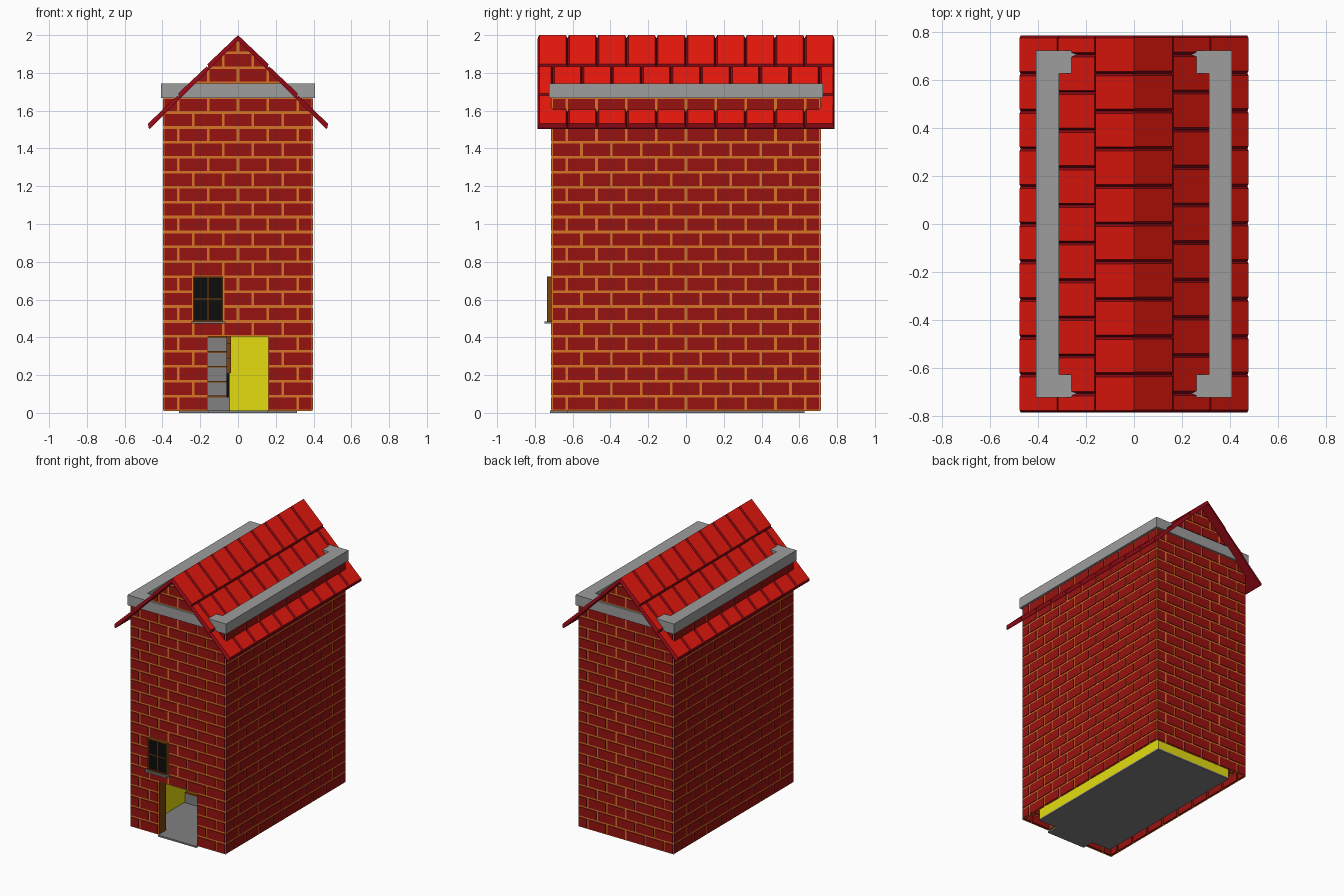
import bpy, bmesh
from math import pi
from mathutils import Matrix, Vector

if "Cube" in bpy.data.objects:
    bpy.data.objects.remove(bpy.data.objects["Cube"])


def material(name, rgb):
    m = bpy.data.materials.new(name)
    m.diffuse_color = (*rgb, 1)
    m.use_nodes = True
    m.node_tree.nodes["Principled BSDF"].inputs["Base Color"].default_value = m.diffuse_color
    return m


BRICK = material("brick", (0.31, 0.006, 0.005))
MORTAR = material("mortar", (0.68, 0.18, 0.02))
TILE = material("roof_red", (0.80, 0.009, 0.004))
TILE_EDGE = material("roof_edge", (0.28, 0.003, 0.008))
YELLOW = material("yellow_plaster", (0.78, 0.72, 0.005))
WOOD = material("wood", (0.20, 0.055, 0.004))
BLACK = material("dark_glass", (0.004, 0.004, 0.004))
STONE = material("stone", (0.34, 0.34, 0.34))
DARK_STONE = material("dark_stone", (0.22, 0.22, 0.22))


def finish(bm, name, *mats):
    me = bpy.data.meshes.new(name)
    bm.to_mesh(me)
    bm.free()
    for m in mats:
        me.materials.append(m)
    ob = bpy.data.objects.new(name, me)
    bpy.context.collection.objects.link(ob)
    return ob


def world(a, b, c):
    return Vector((a, b, c))


def slab(bm, f, a, b, c, inset=(0, 0, 0, 0), side=0, top=0):
    """Box in the frame f(a, b, c) whose top can be inset on each side."""
    i = inset
    lo = [(a[0], b[0]), (a[1], b[0]), (a[1], b[1]), (a[0], b[1])]
    a2, b2 = (a[0] + i[0], a[1] - i[1]), (b[0] + i[2], b[1] - i[3])
    hi = [(a2[0], b2[0]), (a2[1], b2[0]), (a2[1], b2[1]), (a2[0], b2[1])]
    L = [bm.verts.new(f(p, q, c[0])) for p, q in lo]
    H = [bm.verts.new(f(p, q, c[1])) for p, q in hi]
    bm.faces.new(H).material_index = top
    bm.faces.new(L[::-1]).material_index = side
    for k in range(4):
        j = (k + 1) % 4
        bm.faces.new((L[k], L[j], H[j], H[k])).material_index = side


def boxes(name, mat, *items):
    bm = bmesh.new()
    for a, b, c in items:
        slab(bm, world, a, b, c)
    return finish(bm, name, mat)


# Brick walls: raised bricks over a mortar skin, in running bond
L, C, Z0 = 0.158, 0.079, 0.01
HX, HY = 2.5 * L, 4.5 * L
DOOR = (-L, L, 0, 5)                # left, right, first and last course
WINDOW = (-1.5 * L, -0.5 * L, 6, 9)


def cells(count, row, holes):
    half = count * L / 2
    cuts = [-half] + [-half + L * (k + (0.5 if row % 2 == 0 else 1))
                      for k in range(count)] + [half]
    spans = [(p, q) for p, q in zip(cuts, cuts[1:]) if q - p > 0.01]
    for h0, h1, r0, r1 in holes:
        if r0 <= row < r1:
            spans = [s for p, q in spans for s in ((p, min(q, h0)), (max(p, h1), q))
                     if s[1] - s[0] > 0.01]
    return spans


def wall(name, angle, dist, count, courses, holes=()):
    rot = Matrix.Rotation(angle, 3, 'Z')
    f = lambda s, z, n: rot @ Vector((s, -dist - n, z))
    bm, gable = bmesh.new(), bmesh.new()
    for row in range(courses):
        z = Z0 + row * C
        target = bm if row < 21 else gable
        for p, q in cells(count, row, holes):
            quad = [(p, z), (q, z), (q, z + C), (p, z + C)]
            target.faces.new([target.verts.new(f(s, t, -0.002))
                              for s, t in quad]).material_index = 1
            slab(target, f, (p + .007, q - .007), (z + .007, z + C - .007), (-.012, .003))
    finish(bm, name, BRICK, MORTAR)
    # gable bricks are trimmed to the roof slopes
    for sx in (-1, 1):
        bmesh.ops.bisect_plane(gable, geom=gable.verts[:] + gable.edges[:] + gable.faces[:],
                               plane_co=(0, 0, 1.975), plane_no=(sx, 0, 1), clear_outer=True)
    if courses > 21:
        finish(gable, name + "_gable", BRICK, MORTAR)
    else:
        gable.free()


wall("front_wall", 0, HY, 5, 25, (DOOR, WINDOW))
wall("right_wall", pi / 2, HX, 9, 21)
wall("back_wall", pi, HY, 5, 25)
wall("left_wall", -pi / 2, HX, 9, 21)

# Roof: thin slope carrying three rows of lapped tiles
bm = bmesh.new()
R = 0.5 ** 0.5
LEN, RY, TW = 0.669, 0.785, 0.157
ROWS = (0, 0.222, 0.441, LEN)
for turn in (0, pi):
    rot = Matrix.Rotation(turn, 3, 'Z')
    roof = lambda u, y, n: rot @ Vector(((u + n) * R, y, 1.983 + (n - u) * R))
    slab(bm, roof, (0.010, LEN), (-RY, RY), (-0.010, 0), (-0.010, 0, 0, 0))
    for r in range(3):
        u0, u1 = ROWS[r], ROWS[r + 1]
        # tile tops rise towards their lower edge
        tilt = lambda u, y, n: roof(u, y, n + (0.006 * max(0, u - u0) / (u1 - u0) if n > 0 else 0))
        shift = TW / 2 if r == 1 else 0
        ys = sorted({-RY, RY, *[-RY + shift + TW * k for k in range(r % 2 == 0, 10)]})
        for p, q in zip(ys, ys[1:]):
            slab(bm, tilt, (u0, u1), (p, q), (0, 0.012),
                 (-.012 if r == 0 else 0, .012, .010, .008), 0, 1)
finish(bm, "tiled_roof", TILE_EDGE, TILE)

# Stone cornice ring around the wall top
IX, IY = 0.312, 0.628
boxes("cornice", STONE,
      *[((-.408, .408), y, (1.668, 1.745)) for y in ((-.724, -IY), (IY, .724))],
      *[(x, (-IY, IY), (1.668, 1.745)) for x in ((-.408, -IX), (IX, .408))])

# Plastered inner walls, facing the room, with the door opening
ZT, DH = 1.668, 0.405
bm = bmesh.new()
for p, q, z0 in (((-IX, -IY), (-IX, IY), Z0), ((-IX, IY), (IX, IY), Z0),
                 ((IX, IY), (IX, -IY), Z0), ((IX, -IY), (L, -IY), Z0),
                 ((L, -IY), (-L, -IY), DH), ((-L, -IY), (-IX, -IY), Z0)):
    pts = [(*p, z0), (*q, z0), (*q, ZT), (*p, ZT)]
    bm.faces.new([bm.verts.new(v) for v in pts])
finish(bm, "inner_walls", YELLOW)

# Floor with doorstep, and the lining of the doorway
boxes("floor", DARK_STONE, ((-IX, IX), (-IY, IY), (0, .012)),
      ((-L, L), (-.72, -IY), (0, .012)))
boxes("door_lining", WOOD, *[(x, (-.706, -IY), (.012, DH)) for x in
                             ((-L - .006, -L), (L, L + .006))],
      ((-L, L), (-.706, -IY), (DH, DH + .006)))

# Staircase along the left inner wall, with wooden treads, handrail and post
S0 = -0.19
boxes("stair_steps", DARK_STONE,
      *[((-.305, -.062 if k else -.042), (S0 + .1 * k, .625),
         (.012 + .079 * k, .081 + .079 * k)) for k in range(8)])
boxes("stair_treads", WOOD, *[((-.305, -.06), (S0 + .1 * k, .625),
                               (.081 + .079 * k, .091 + .079 * k)) for k in range(8)])
boxes("stair_rail", WOOD, *[((-.062, -.036), (S0 + .1 * k, S0 + .1 + .1 * k),
                             (.21 + .079 * k, .29 + .079 * k)) for k in range(8)])
boxes("stair_post", BLACK, ((-.06, -.044), (S0 + .005, S0 + .025), (.081, .21)))

# Window: frame, glazing bars, dark pane and sill
W0, W1, B0, B1 = -.237, -.079, .484, .721
MX, MZ = (W0 + W1) / 2, (B0 + B1) / 2
boxes("window_frame", WOOD,
      *[(x, (-.735, -.69), (B0, B1)) for x in ((W0, W0 + .008), (W1 - .008, W1))],
      *[((W0 + .008, W1 - .008), (-.735, -.69), z) for z in ((B0, B0 + .008), (B1 - .008, B1))])
boxes("window_bars", WOOD, ((MX - .003, MX + .003), (-.728, -.715), (B0 + .008, B1 - .008)),
      ((W0 + .008, W1 - .008), (-.727, -.715), (MZ - .003, MZ + .003)))
boxes("window_pane", BLACK, ((W0 + .008, W1 - .008), (-.722, -.70), (B0 + .008, B1 - .008)))
boxes("window_sill", DARK_STONE, ((W0 - .012, W1 + .012), (-.75, -.70), (.472, .484)))
